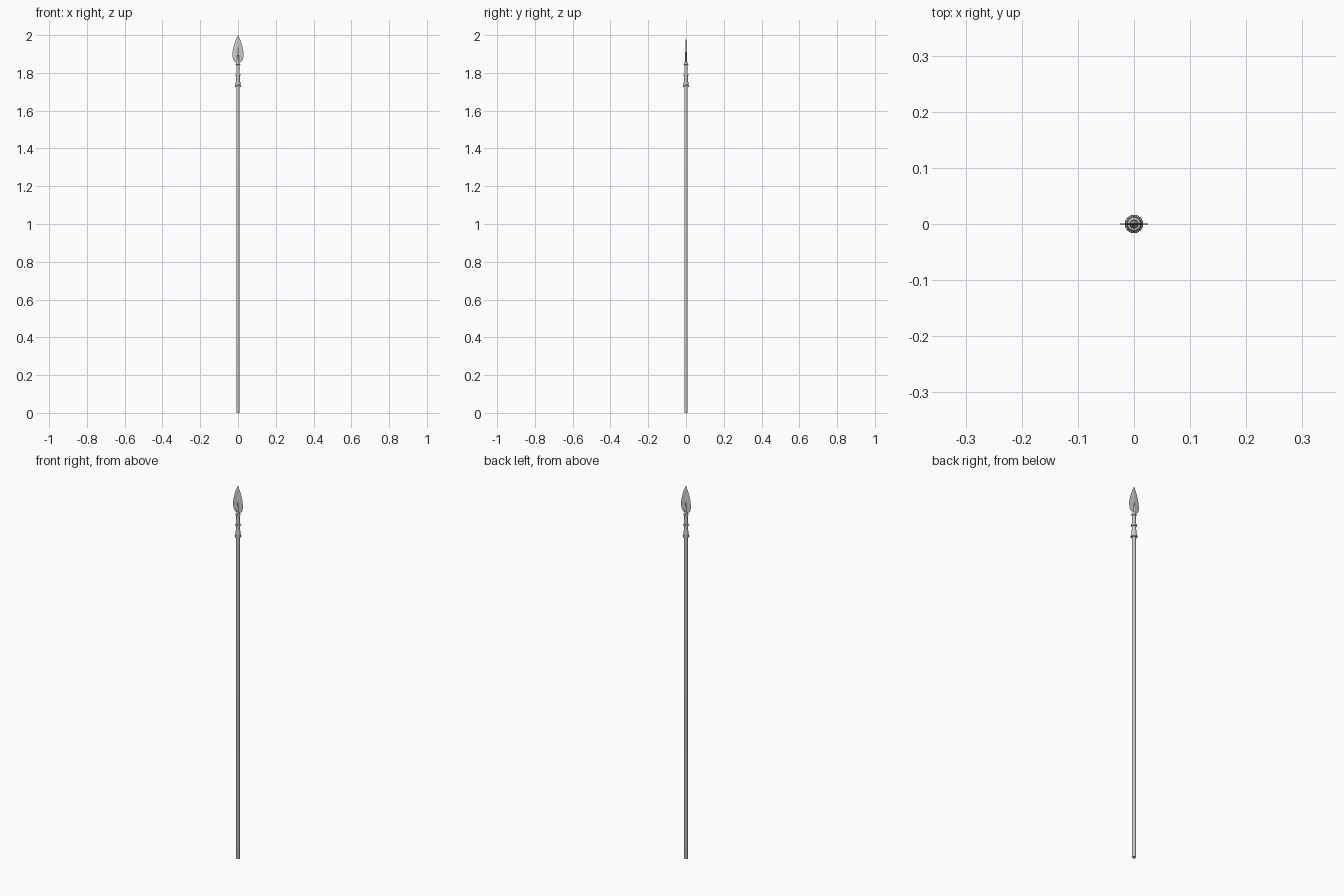
import bpy, bmesh
from math import cos, sin, tau

if "Cube" in bpy.data.objects:
    bpy.data.objects.remove(bpy.data.objects["Cube"])


def finish(name, bm, angle=0.6):
    bmesh.ops.recalc_face_normals(bm, faces=bm.faces)
    mesh = bpy.data.meshes.new(name)
    bm.to_mesh(mesh)
    bm.free()
    ob = bpy.data.objects.new(name, mesh)
    bpy.context.collection.objects.link(ob)
    bpy.ops.object.select_all(action='DESELECT')
    bpy.context.view_layer.objects.active = ob
    ob.select_set(True)
    bpy.ops.object.shade_smooth_by_angle(angle=angle)
    return ob


def loft(name, sections, angle=0.6):
    """Skin a stack of cross-sections (lists of points) and cap both ends."""
    bm = bmesh.new()
    rings = [[bm.verts.new(p) for p in s] for s in sections]
    n = len(rings[0])
    for a, b in zip(rings, rings[1:]):
        for i in range(n):
            j = (i + 1) % n
            bm.faces.new((a[i], a[j], b[j], b[i]))
    bm.faces.new(rings[0][::-1])
    bm.faces.new(rings[-1])
    return finish(name, bm, angle)


def turned(name, profile, sides=24):
    """Round part from (radius, height) pairs."""
    return loft(name, [[(r * cos(tau * i / sides), r * sin(tau * i / sides), z)
                        for i in range(sides)] for r, z in profile])


def collar(name, z, r, h):
    """Rounded band."""
    turned(name, [(r * 0.75, z - h), (r * 0.94, z - h * 0.7), (r, z),
                  (r * 0.94, z + h * 0.7), (r * 0.75, z + h)])


# Long wooden pole
turned("shaft", [(0.0085, 0), (0.009, 0.003), (0.009, 1.74)])

# Tapered metal socket and its bands
turned("socket", [(0.0135, 1.728), (0.013, 1.742), (0.0105, 1.765),
                  (0.0095, 1.785), (0.009, 1.80), (0.0085, 1.84), (0.0075, 1.856)])
collar("lower_band", 1.73, 0.0165, 0.005)
collar("middle_band", 1.79, 0.014, 0.005)
collar("upper_band", 1.846, 0.0125, 0.004)

# Leaf-shaped blade with a thin diamond section: (half width, half thickness, height)
leaf = [(0.010, 0.0025, 1.857), (0.020, 0.0028, 1.862), (0.026, 0.003, 1.873),
        (0.0295, 0.003, 1.890), (0.0295, 0.0028, 1.903), (0.027, 0.0026, 1.922),
        (0.021, 0.0022, 1.947), (0.012, 0.0015, 1.974), (0.0005, 0.0003, 2.0)]
loft("blade", [[(w, 0, z), (0, t, z), (-w, 0, z), (0, -t, z)] for w, t, z in leaf], 0.05)

# Central rib fading into the blade
turned("blade_rib", [(0.007, 1.850), (0.006, 1.868), (0.0045, 1.90),
                     (0.003, 1.93), (0.0008, 1.96)], 12)
